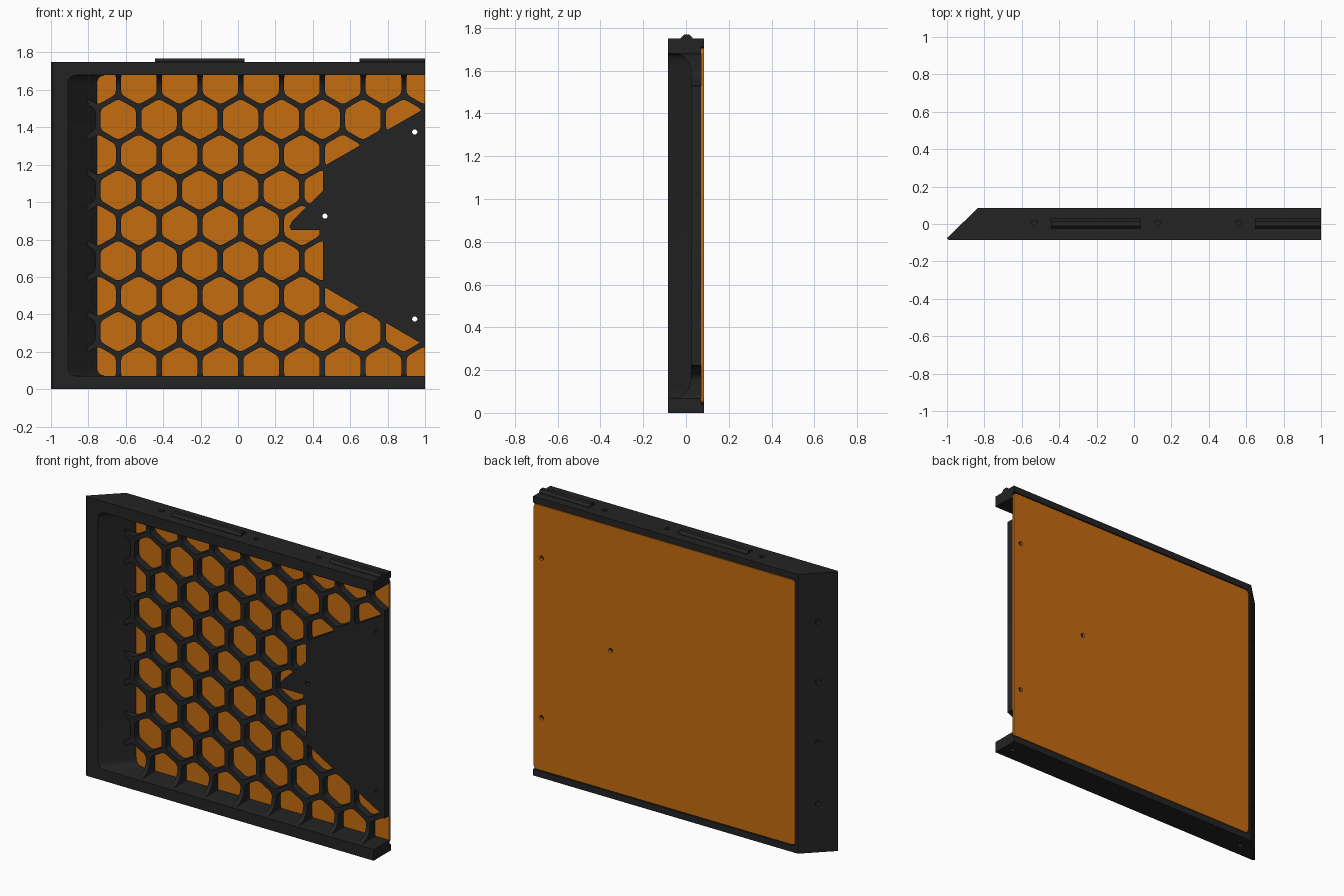
import bpy, bmesh, math
from mathutils import Vector

if "Cube" in bpy.data.objects:
    bpy.data.objects.remove(bpy.data.objects["Cube"])


def material(name, rgb):
    m = bpy.data.materials.new(name)
    m.diffuse_color = (*rgb, 1)
    m.use_nodes = True
    m.node_tree.nodes["Principled BSDF"].inputs["Base Color"].default_value = m.diffuse_color
    return m


BLACK = material("matte_black", (0.017, 0.017, 0.017))
ORANGE = material("burnt_orange", (0.56, 0.15, 0.005))


def rounded(pts, r, steps=4):
    """Replace every corner of a 2D outline with a small curve."""
    out = []
    pts = [Vector(p) for p in pts]
    for i, p in enumerate(pts):
        a = p + (pts[i - 1] - p).normalized() * r
        b = p + (pts[(i + 1) % len(pts)] - p).normalized() * r
        for s in range(steps + 1):
            t = s / steps
            out.append(a * (1 - t) ** 2 + p * 2 * t * (1 - t) + b * t * t)
    return out


def prisms(name, outlines, lo, hi, axis, mat=None):
    """Extrude 2D outlines along one axis into a single object."""
    place = {"x": lambda p, d: (d, p[0], p[1]),
             "y": lambda p, d: (p[0], d, p[1]),
             "z": lambda p, d: (p[0], p[1], d)}[axis]
    bm = bmesh.new()
    for pts in outlines:
        a = [bm.verts.new(place(p, lo)) for p in pts]
        b = [bm.verts.new(place(p, hi)) for p in pts]
        bm.faces.new(a)
        bm.faces.new(b[::-1])
        for i in range(len(a)):
            j = (i + 1) % len(a)
            bm.faces.new((a[j], a[i], b[i], b[j]))
    bmesh.ops.recalc_face_normals(bm, faces=bm.faces)
    me = bpy.data.meshes.new(name)
    bm.to_mesh(me)
    bm.free()
    ob = bpy.data.objects.new(name, me)
    bpy.context.collection.objects.link(ob)
    if mat:
        me.materials.append(mat)
    else:
        ob.hide_render = True
    return ob


def circle(x, y, r, n=20):
    return [(x + r * math.cos(2 * math.pi * i / n), y + r * math.sin(2 * math.pi * i / n)) for i in range(n)]


def box(x0, x1, z0, z1):
    return [(x0, z0), (x1, z0), (x1, z1), (x0, z1)]


def cut(ob, *cutters):
    bpy.context.view_layer.objects.active = ob
    for c in cutters:
        mod = ob.modifiers.new("cut", "BOOLEAN")
        mod.operation = "DIFFERENCE"
        mod.solver = "EXACT"
        mod.object = c
        bpy.ops.object.modifier_apply(modifier=mod.name)


# Three-sided frame with a slanted outer wall
frame = prisms("frame", [[(-0.99, -0.085), (1, -0.085), (1, 0.085), (-0.835, 0.085), (-1, -0.075)]],
               0, 1.75, "z", BLACK)
pocket = prisms("pocket_cutter", [rounded(box(-0.825, 1.6, 0.07, 1.68), 0.05)], -0.3, 0.3, "y")
for v in pocket.data.vertices:          # inner wall runs parallel to the slant
    v.co.x += v.co.y
recess = prisms("recess_cutter", [rounded(box(-0.82, 1.5, 0.04, 1.71), 0.03)], 0.07, 0.2, "y")

# Blind holes in the top, bottom and slanted wall
top_holes = prisms("top_hole_cutter", [circle(x, 0.005, 0.015) for x in (-0.53, 0.125, 0.56)], 1.715, 1.9, "z")
bottom_holes = prisms("bottom_hole_cutter", [circle(x, 0, 0.015) for x in (-0.82, 0.94)], -0.1, 0.035, "z")
side_holes = prisms("side_hole_cutter", [circle(0, z, 0.016) for z in (0.305, 0.685, 1.065, 1.445)],
                    -0.035, 0.1, "y")
side_holes.rotation_euler.z = math.radians(45)
side_holes.location = (-0.92, 0.005, 0)
bpy.context.view_layer.update()
cut(frame, pocket, recess, top_holes, bottom_holes, side_holes)

# Honeycomb slab, curving forward into the top and bottom bars
def fillet(z_bar, sign):
    pts = []
    for i in range(7):
        a = math.radians(15 * i)
        pts.append((-0.06 + 0.083 * math.sin(a), z_bar + sign * 0.083 * (1 - math.cos(a))))
    return [(-0.06, z_bar - sign * 0.02)] + pts


profile = [(0.07, 0.05)] + fillet(0.07, 1) + fillet(1.68, -1)[::-1] + [(0.07, 1.70)]
honeycomb = prisms("honeycomb", [profile], -0.9, 0.999, "x", BLACK)
for v in honeycomb.data.vertices:       # left end sits inside the slanted wall
    if v.co.x < 0:
        v.co.x = v.co.y - 0.87

PITCH, ROW, RIB = 0.218, 0.189, 0.028
R = (PITCH - RIB) / math.sqrt(3)
cells = []
for row in range(-4, 5):
    for col in range(-1, 9):
        x = (-0.53 if row % 2 == 0 else -0.64) + PITCH * col
        z = 0.875 + ROW * row
        if -0.9 < x < 1.1:
            cells.append(rounded([(x + R * math.sin(math.radians(60 * i)), z + R * math.cos(math.radians(60 * i)))
                                  for i in range(6)], 0.022, 3))
cell_cutter = prisms("cell_cutter", cells, -0.3, 0.3, "y")

# Solid mounting area left uncut on the open side
solid_area = prisms("solid_area_cutter", [[
    (1.4, 1.73), (0.455, 1.19), (0.455, 1.06), (0.29, 0.90), (0.275, 0.87), (0.285, 0.85),
    (0.455, 0.85), (0.455, 0.55), (1.4, 0.0)]], -0.5, 0.5, "y")
cut(cell_cutter, solid_area)

# Back panel with screw holes going through panel and slab
panel = prisms("back_panel", [rounded(box(-0.815, 0.999, 0.045, 1.705), 0.025)], 0.07, 0.083, "y", ORANGE)
screw_holes = prisms("screw_hole_cutter", [circle(x, z, 0.014) for x, z in
                                           ((0.945, 1.375), (0.465, 0.925), (0.945, 0.375))], -0.3, 0.3, "y")
cut(honeycomb, cell_cutter, screw_holes)
cut(panel, screw_holes)

# Locating rails on the top edge
rail_profile = [(-0.025, 1.74), (0.03, 1.74), (0.03, 1.753), (0.015, 1.768), (-0.01, 1.768), (-0.025, 1.753)]
rails = [prisms("top_rail", [rail_profile], x0, x1, "x", BLACK) for x0, x1 in ((-0.445, 0.035), (0.65, 1.0))]

# Remove cutters and finish the shading
for ob in list(bpy.data.objects):
    if ob.name.endswith("_cutter"):
        bpy.data.objects.remove(ob, do_unlink=True)
for ob in (frame, honeycomb, panel):
    bpy.ops.object.select_all(action="DESELECT")
    ob.select_set(True)
    bpy.context.view_layer.objects.active = ob
    bpy.ops.object.shade_smooth_by_angle(angle=math.radians(30))
